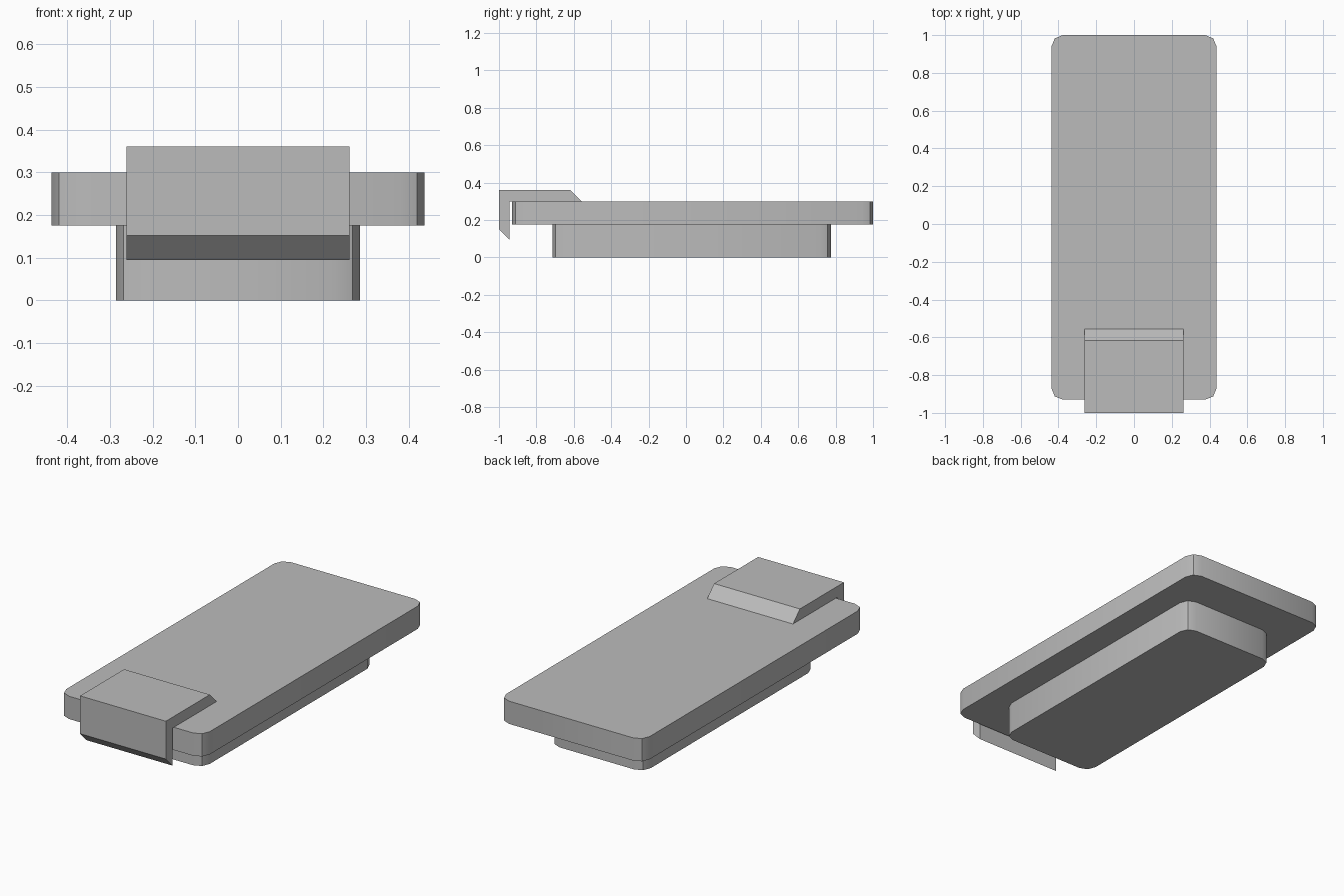
import bpy
import bmesh
import math
from mathutils import Matrix

default = bpy.data.objects.get("Cube")
if default:
    bpy.data.objects.remove(default, do_unlink=True)

# One plain grey for every part
grey = bpy.data.materials.new("plain grey")
grey.use_nodes = True
colour = (0.5, 0.5, 0.5, 1)
grey.diffuse_color = colour
grey.node_tree.nodes["Principled BSDF"].inputs["Base Color"].default_value = colour


def finish(bm, name):
    bmesh.ops.recalc_face_normals(bm, faces=bm.faces)
    mesh = bpy.data.meshes.new(name)
    bm.to_mesh(mesh)
    bm.free()
    mesh.materials.append(grey)
    obj = bpy.data.objects.new(name, mesh)
    bpy.context.collection.objects.link(obj)
    return obj


def rounded_slab(name, half_width, front, back, bottom, top, radius=0.06):
    """Box with its four upright corners rounded in two segments."""
    bm = bmesh.new()
    bmesh.ops.create_cube(bm, size=1)
    size = (2 * half_width, back - front, top - bottom)
    centre = (0, (front + back) / 2, (bottom + top) / 2)
    bm.transform(Matrix.Translation(centre) @ Matrix.Diagonal((*size, 1)))
    upright = [e for e in bm.edges
               if abs(e.verts[0].co.z - e.verts[1].co.z) > (top - bottom) / 2]
    bmesh.ops.bevel(bm, geom=upright, offset=radius, segments=2,
                    profile=0.5, affect='EDGES')
    obj = finish(bm, name)
    bpy.ops.object.select_all(action='DESELECT')
    obj.select_set(True)
    bpy.context.view_layer.objects.active = obj
    bpy.ops.object.shade_smooth_by_angle(angle=math.radians(30))
    return obj


def side_profile(name, points, half_width):
    """Closed (y, z) outline extruded across x."""
    bm = bmesh.new()
    face = bm.faces.new([bm.verts.new((-half_width, y, z)) for y, z in points])
    ext = bmesh.ops.extrude_face_region(bm, geom=[face], use_keep_orig=True)
    moved = [g for g in ext["geom"] if isinstance(g, bmesh.types.BMVert)]
    bmesh.ops.translate(bm, verts=moved, vec=(2 * half_width, 0, 0))
    return finish(bm, name)


# Lower block and the wider plate on top of it
rounded_slab("lower_block", 0.286, -0.715, 0.775, 0, 0.175)
rounded_slab("main_plate", 0.437, -0.93, 1.0, 0.175, 0.30)

# Hooked clip over the front edge, with chamfered ends
side_profile("front_clip", [(-1, 0.36), (-0.617, 0.36), (-0.557, 0.30),
                            (-0.944, 0.30), (-0.944, 0.095), (-1, 0.152)], 0.261)
